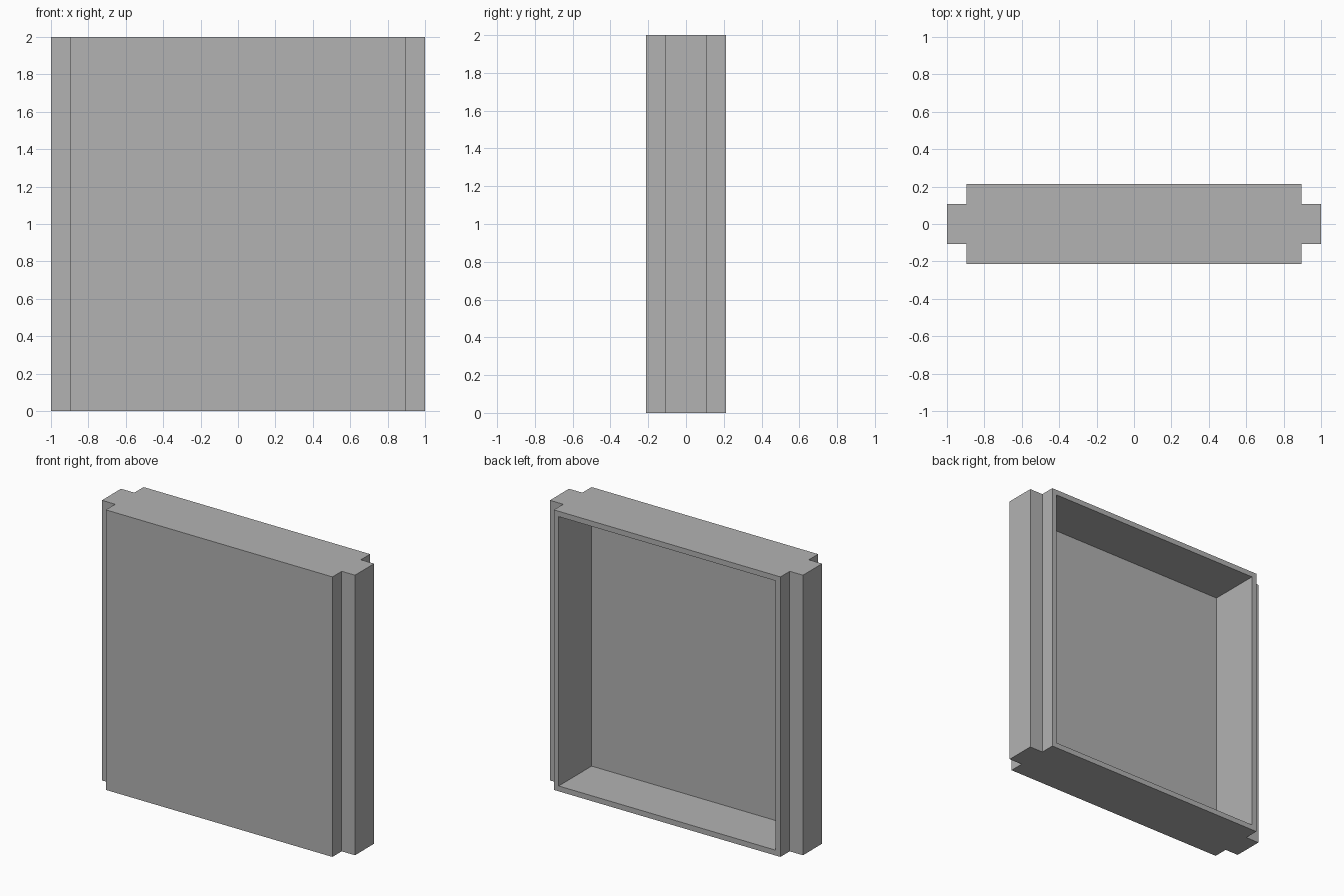
import bpy
import bmesh
from mathutils import Vector

if "Cube" in bpy.data.objects:
    bpy.data.objects.remove(bpy.data.objects["Cube"], do_unlink=True)

HEIGHT = 2.0
BODY_X, BODY_Y = 0.895, 0.213      # half sizes of the main tray
TONGUE_X, TONGUE_Y = 1.0, 0.108    # half sizes across the side tongues
WALL = 0.054

# Plain grey material
grey = bpy.data.materials.new("plain grey")
grey.use_nodes = True
colour = (0.448, 0.448, 0.448, 1.0)
grey.diffuse_color = colour
grey.node_tree.nodes["Principled BSDF"].inputs["Base Color"].default_value = colour

# Stepped outline: one quarter, mirrored around into a full loop
quarter = [(TONGUE_X, TONGUE_Y), (BODY_X, TONGUE_Y), (BODY_X, BODY_Y)]
half = quarter + [(-x, y) for x, y in reversed(quarter)]
outline = half + [(x, -y) for x, y in reversed(half)]

# Extrude the outline to full height
bm = bmesh.new()
base = bm.faces.new([bm.verts.new((x, y, 0)) for x, y in outline])
extruded = bmesh.ops.extrude_face_region(bm, geom=[base], use_keep_orig=True)
top_verts = [v for v in extruded["geom"] if isinstance(v, bmesh.types.BMVert)]
bmesh.ops.translate(bm, verts=top_verts, vec=(0, 0, HEIGHT))
bmesh.ops.recalc_face_normals(bm, faces=bm.faces)

# Inset the back face and sink it to hollow the tray, leaving a thin front panel
back = max(bm.faces, key=lambda f: f.calc_center_median().y)
bmesh.ops.inset_region(bm, faces=[back], thickness=WALL)
sunk = bmesh.ops.extrude_face_region(bm, geom=[back])
sunk_verts = [v for v in sunk["geom"] if isinstance(v, bmesh.types.BMVert)]
bmesh.ops.translate(bm, verts=sunk_verts, vec=Vector((0, WALL - 2 * BODY_Y, 0)))
if back.is_valid:
    bmesh.ops.delete(bm, geom=[back], context="FACES_ONLY")
bmesh.ops.recalc_face_normals(bm, faces=bm.faces)

mesh = bpy.data.meshes.new("hollow_wall_panel")
bm.to_mesh(mesh)
bm.free()
mesh.materials.append(grey)
panel = bpy.data.objects.new("hollow_wall_panel", mesh)
bpy.context.collection.objects.link(panel)
